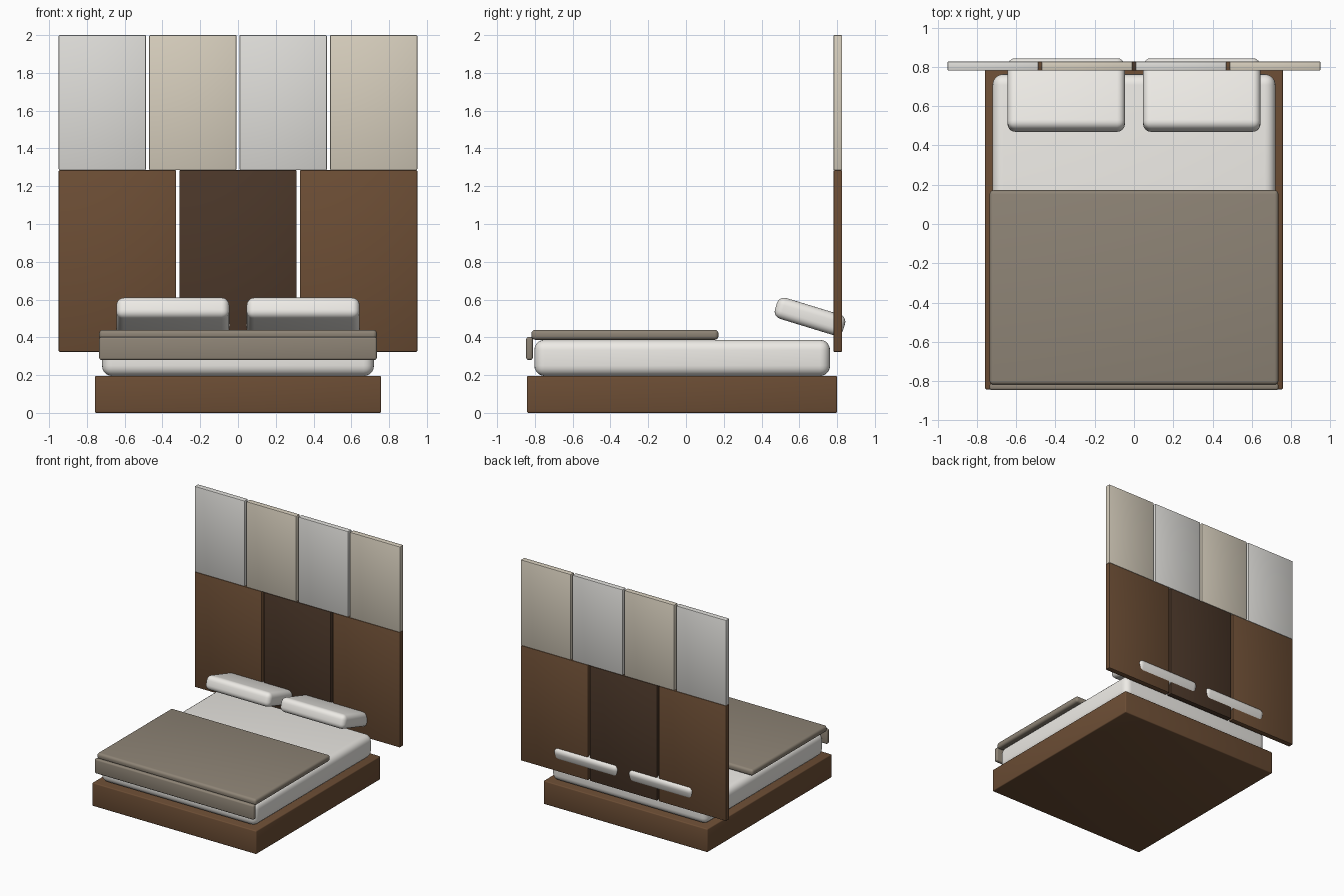
import bpy, math

if "Cube" in bpy.data.objects:
    bpy.data.objects.remove(bpy.data.objects["Cube"])


def material(name, rgb):
    m = bpy.data.materials.new(name)
    m.diffuse_color = (*rgb, 1)
    m.use_nodes = True
    m.node_tree.nodes["Principled BSDF"].inputs["Base Color"].default_value = m.diffuse_color
    return m


wood = material("brown_wood", (0.15, 0.075, 0.035))
dark = material("dark_wood", (0.07, 0.038, 0.022))
white = material("white_fabric", (0.85, 0.83, 0.79))
taupe = material("taupe_fabric", (0.27, 0.23, 0.18))
grey = material("grey_panel", (0.74, 0.73, 0.70))
beige = material("beige_panel", (0.68, 0.62, 0.51))


def box(name, x, y, z, mat, bevel, segments=3, tilt=0):
    """Rounded box spanning the (min, max) ranges, tilted about its centre."""
    spans = (x, y, z)
    bpy.ops.mesh.primitive_cube_add(size=1, location=[(a + b) / 2 for a, b in spans])
    ob = bpy.context.object
    ob.name = name
    ob.scale = [b - a for a, b in spans]
    bpy.ops.object.transform_apply(location=False, rotation=False, scale=True)
    ob.rotation_euler.x = tilt
    ob.data.materials.append(mat)
    mod = ob.modifiers.new("rounding", 'BEVEL')
    mod.width = bevel
    mod.segments = segments
    bpy.ops.object.modifier_apply(modifier=mod.name)
    bpy.ops.object.shade_smooth_by_angle(angle=math.radians(35))
    return ob


# Bed base and mattress
box("bed_base", (-0.758, 0.758), (-0.842, 0.80), (0, 0.195), wood, 0.008)
box("mattress", (-0.72, 0.72), (-0.803, 0.763), (0.195, 0.387), white, 0.055, 5)

# Blanket with a flap over the foot end
box("blanket", (-0.735, 0.735), (-0.818, 0.172), (0.387, 0.44), taupe, 0.02, 4)
box("blanket_flap", (-0.735, 0.735), (-0.846, -0.811), (0.28, 0.402), taupe, 0.012, 3)

# Pillows leaning into the headboard
for side, s in (("left", -1), ("right", 1)):
    cx = s * 0.345
    box(f"pillow_{side}", (cx - 0.299, cx + 0.299), (0.468, 0.845), (0.452, 0.567),
        white, 0.04, 5, tilt=math.radians(-17))


def panel_row(name, count, z, mats):
    """Row of equal wall panels separated by narrow gaps."""
    gap, half = 0.017, 0.949
    width = (2 * half - gap * (count - 1)) / count
    for i in range(count):
        x0 = -half + i * (width + gap)
        box(f"{name}_{i + 1}", (x0, x0 + width), (0.781, 0.827), z,
            mats[i % len(mats)], 0.005, 2)


# Headboard: three wooden panels below four padded ones
panel_row("lower_panel", 3, (0.323, 1.285), (wood, dark))
panel_row("upper_panel", 4, (1.285, 2.0), (grey, beige))
